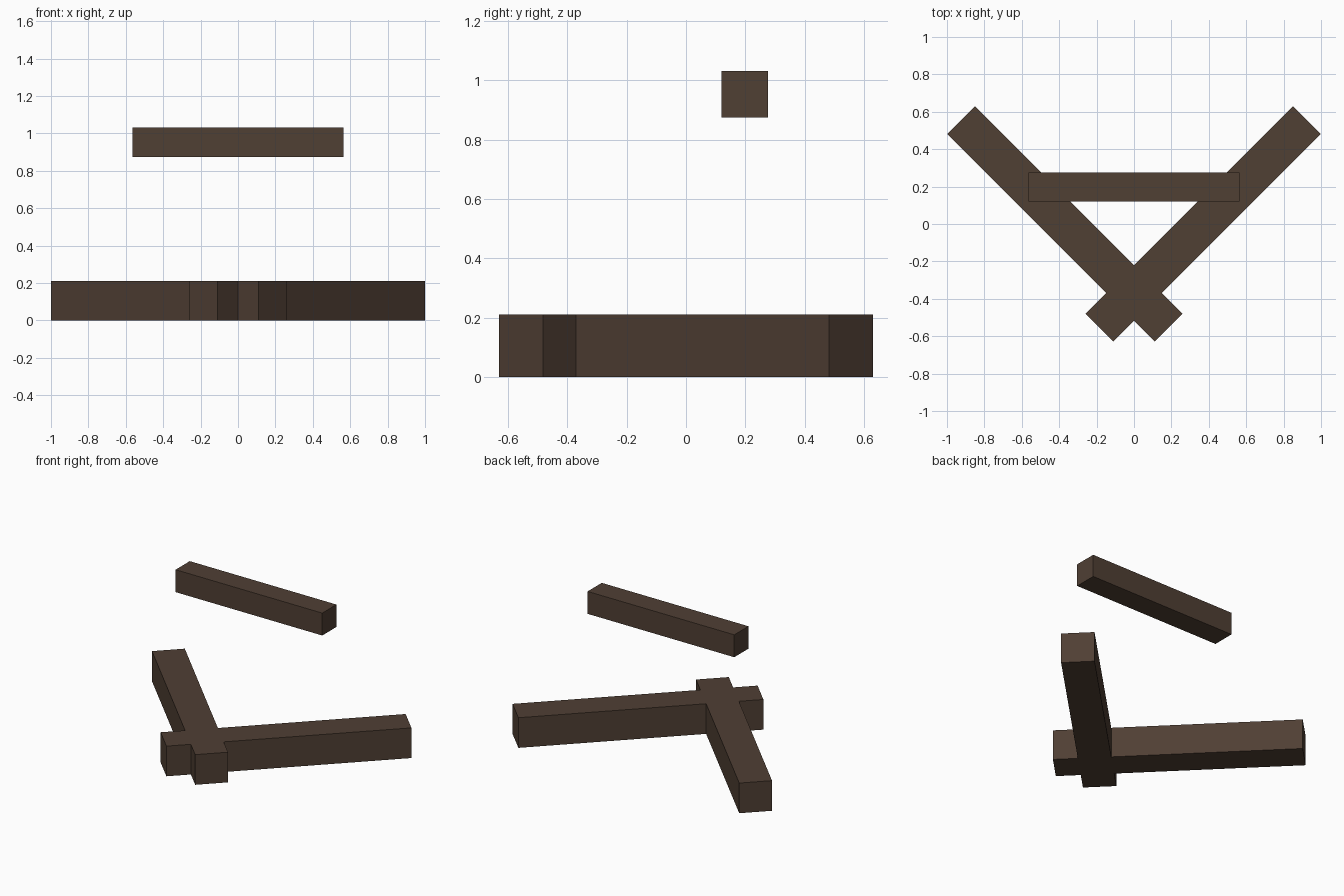
import bpy
import math

cube = bpy.data.objects.get("Cube")
if cube:
    bpy.data.objects.remove(cube, do_unlink=True)

# Dark timber
wood = bpy.data.materials.new("dark_brown_wood")
wood.use_nodes = True
colour = (0.080, 0.050, 0.034, 1)
wood.diffuse_color = colour
wood.node_tree.nodes["Principled BSDF"].inputs["Base Color"].default_value = colour


def beam(name, centre, length, thickness, angle=0):
    """Square timber lying along x, turned about z."""
    bpy.ops.mesh.primitive_cube_add(size=1, location=centre)
    obj = bpy.context.object
    obj.name = name
    obj.scale = (length, thickness, thickness)
    bpy.ops.object.transform_apply(location=False, rotation=False, scale=True)
    obj.rotation_euler.z = math.radians(angle)
    obj.data.materials.append(wood)
    return obj


# Two base beams crossing near the front
for side, name in ((1, "left_base_beam"), (-1, "right_base_beam")):
    beam(name, (side * 0.37, 0, 0.105), 1.57, 0.21, side * 45)

# Raised crossbar
beam("crossbar", (0, 0.198, 0.953), 1.13, 0.156)
